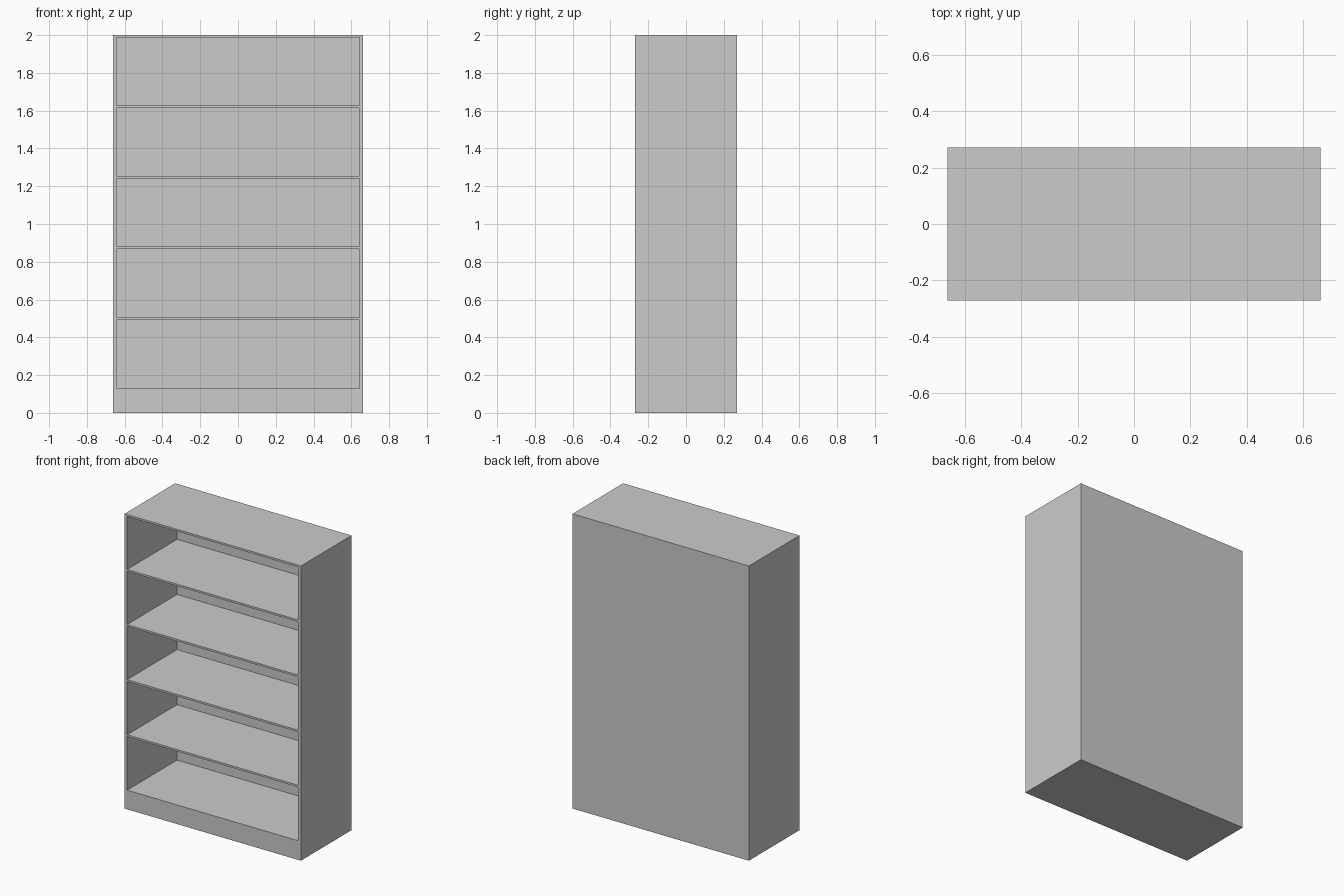
import bpy

cube = bpy.data.objects.get("Cube")
if cube:
    bpy.data.objects.remove(cube, do_unlink=True)

# Single plain grey finish
grey = bpy.data.materials.new("light_grey")
grey.use_nodes = True
colour = (0.6, 0.6, 0.6, 1.0)
grey.diffuse_color = colour
grey.node_tree.nodes["Principled BSDF"].inputs["Base Color"].default_value = colour

# Overall size and panel thicknesses
half_w, half_d, height = 0.662, 0.271, 2.0
side_t, shelf_t, back_t = 0.02, 0.013, 0.008
inner_w = half_w - side_t
inner_back = half_d - back_t
top_z = height - shelf_t
plinth_z = 0.117


def board(name, x, y, z):
    """Box spanning the given (low, high) ranges."""
    spans = (x, y, z)
    bpy.ops.mesh.primitive_cube_add(size=1, location=[(a + b) / 2 for a, b in spans])
    obj = bpy.context.object
    obj.name = name
    obj.scale = [b - a for a, b in spans]
    bpy.ops.object.transform_apply(location=False, rotation=False, scale=True)
    obj.data.materials.append(grey)
    return obj


inner_x = (-inner_w, inner_w)
full_y = (-half_d, half_d)
shelf_y = (-half_d, inner_back)

# Carcass
board("right_side", (-half_w, -inner_w), full_y, (0, top_z))
board("left_side", (inner_w, half_w), full_y, (0, top_z))
board("top_panel", (-half_w, half_w), full_y, (top_z, height))
board("back_panel", inner_x, (inner_back, half_d), (0, top_z))
board("plinth", inner_x, shelf_y, (0, plinth_z))

# Evenly spaced shelves, the lowest resting on the plinth
spacing = (top_z - plinth_z) / 5
for i in range(5):
    z = plinth_z + i * spacing
    if i:
        z += 0.002
    board(f"shelf_{i + 1}", inner_x, shelf_y, (z, z + shelf_t))
